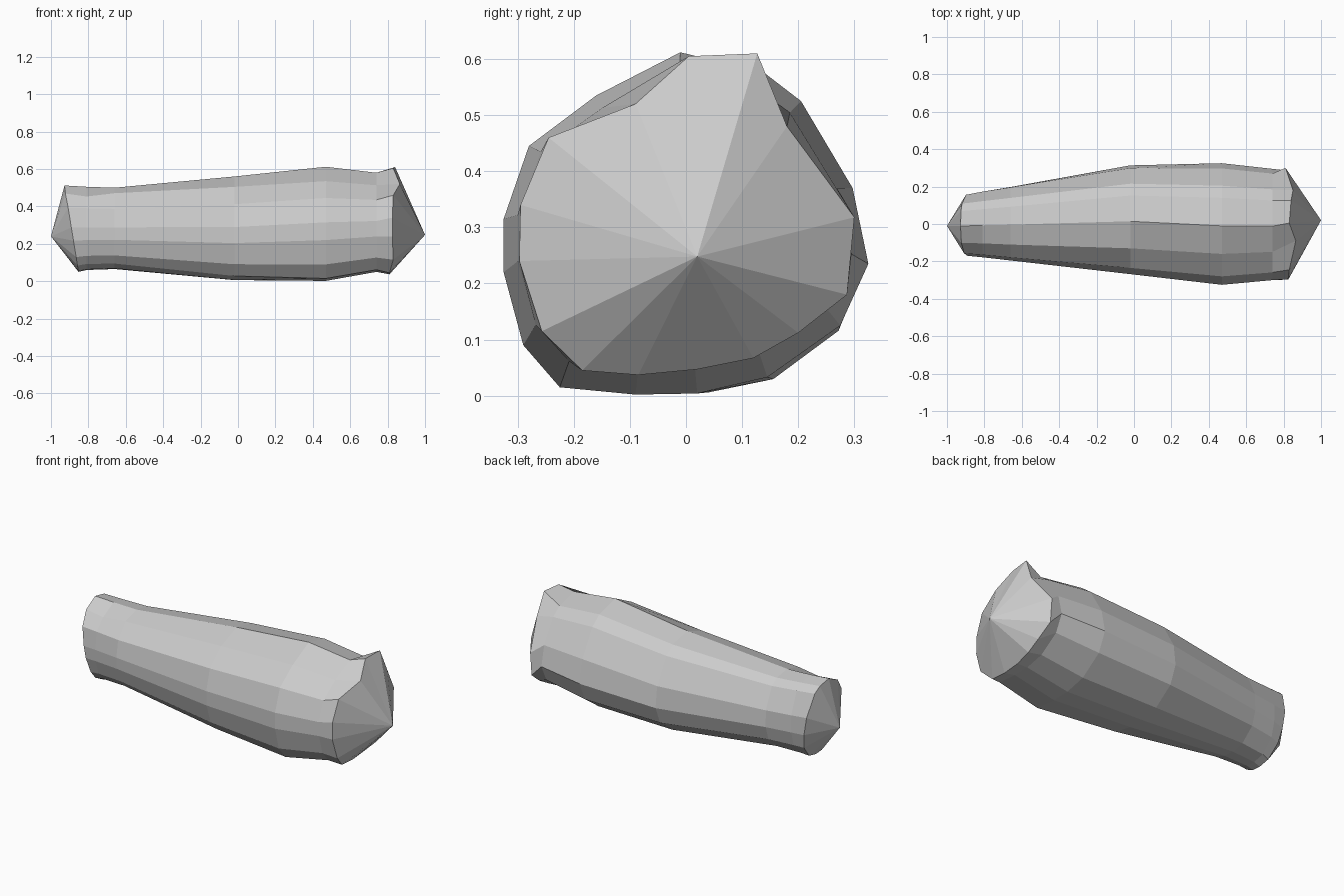
import bpy, bmesh, math

if "Cube" in bpy.data.objects:
    bpy.data.objects.remove(bpy.data.objects["Cube"])

# Cross-section (y, z) at the thickest part, clockwise from the top seen from +x
belly = [(.14, .575), (.205, .525), (.297, .37), (.325, .235), (.275, .125),
         (.145, .033), (.02, .004), (-.09, .002), (-.225, .015), (-.29, .09),
         (-.325, .22), (-.325, .315), (-.28, .445), (-.16, .535), (-.01, .612)]

# Rim of the broken thick end (x, y, z)
rim = [(.84, .127, .61), (.85, .18, .48), (.81, .30, .318), (.81, .287, .18),
       (.82, .20, .112), (.82, .12, .067), (.81, .02, .047), (.81, -.085, .037),
       (.81, -.185, .045), (.83, -.257, .115), (.825, -.297, .24),
       (.825, -.295, .34), (.83, -.245, .46), (.865, -.09, .52), (.83, .005, .605)]


def fitted(x, y0, y1, z0, z1, rounding=0.0, slant=0.0):
    """Fit the belly outline into a box, blended to a full oval; slant leans it along x."""
    ring = []
    for y, z in belly:
        u, v = y / .325, (z - .307) / .305
        a = math.atan2(v, u)
        c, s = math.cos(a), math.sin(a)
        r = (abs(c) ** 2.4 + abs(s) ** 2.4) ** (-1 / 2.4)
        u += (r * c - u) * rounding
        v += (r * s - v) * rounding
        ring.append([x - slant * v / 2, (y0 + y1) / 2 + u * (y1 - y0) / 2,
                     (z0 + z1) / 2 + v * (z1 - z0) / 2])
    return ring


# Thin end, with dents in the upper edge
thin_rim = fitted(-.89, -.17, .158, .05, .512, 1, .075)
thin_rim[13][2] -= .015
thin_neck = fitted(-.81, -.178, .175, .06, .505, 1)
thin_neck[13][2] -= .025

rings = [thin_rim, thin_neck,
         fitted(-.66, -.195, .20, .065, .50, .9),
         fitted(-.02, -.268, .315, .005, .56, .4),
         fitted(.47, -.325, .325, .002, .612),
         fitted(.74, -.30, .295, .05, .58),
         rim]

# Log body: bridged rings closed by pointed ends
bm = bmesh.new()
loops = [[bm.verts.new(p) for p in r] for r in rings]
n = len(belly)
for a, b in zip(loops, loops[1:]):
    for i in range(n):
        j = (i + 1) % n
        bm.faces.new((a[i], a[j], b[j], b[i]))
for loop, tip in ((loops[0], (-1, -.01, .24)), (loops[-1], (1, .02, .248))):
    t = bm.verts.new(tip)
    for i in range(n):
        bm.faces.new((loop[i], loop[(i + 1) % n], t))
bmesh.ops.recalc_face_normals(bm, faces=bm.faces)

mesh = bpy.data.meshes.new("log")
bm.to_mesh(mesh)
bm.free()
bpy.context.collection.objects.link(bpy.data.objects.new("log", mesh))
